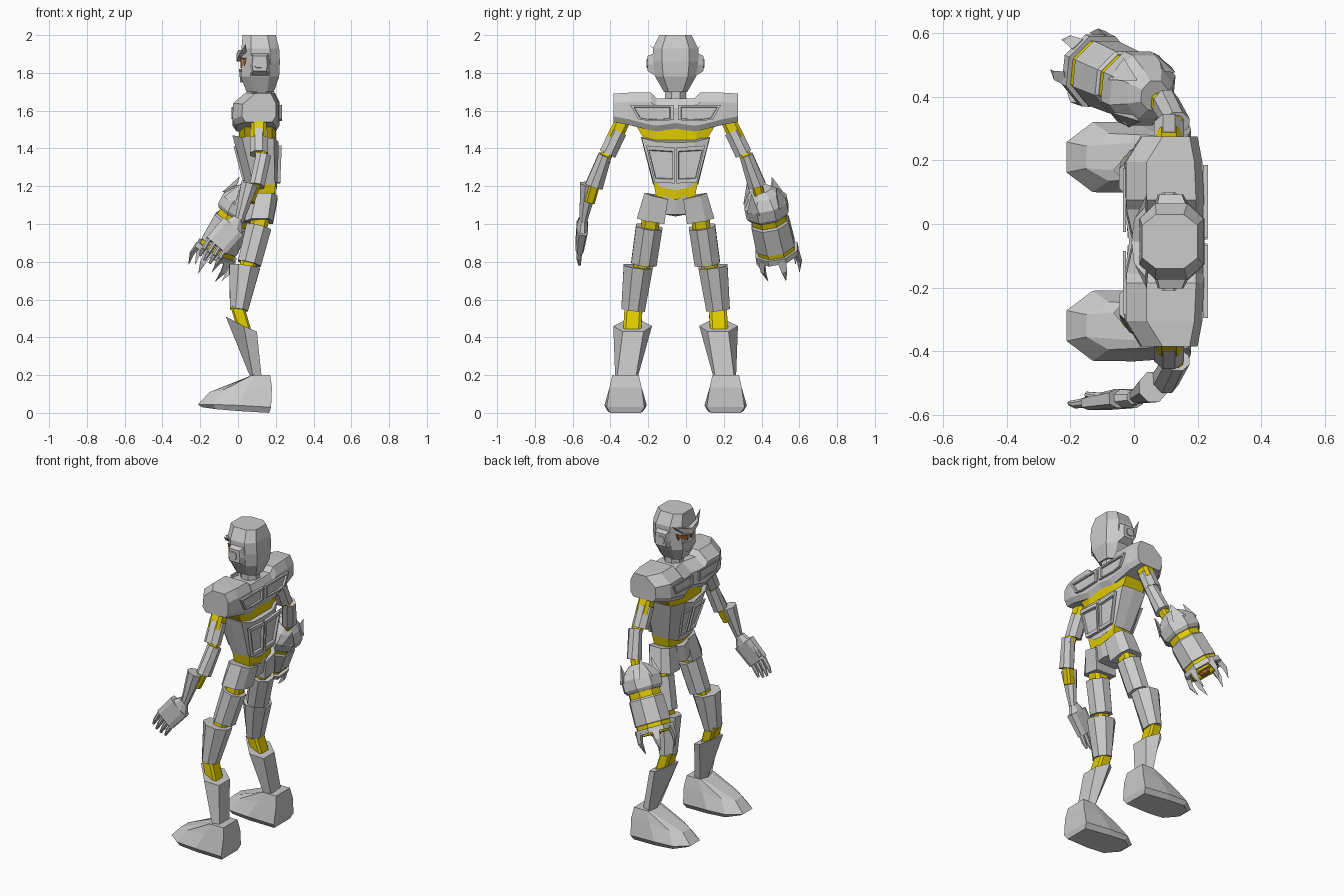
import bpy, bmesh, math
from mathutils import Vector

C = -0.055  # y of the body's mirror plane


def material(name, col):
    m = bpy.data.materials.new(name)
    m.diffuse_color = (*col, 1)
    return m


YEL = material("joint_yellow", (0.75, 0.6, 0.0))
ORA = material("eye_orange", (0.5, 0.15, 0.03))


def loft(name, rings, mat=None, side=1):
    """Skin a stack of rings (x, distance from mid plane, z), capped at both ends."""
    bm = bmesh.new()
    rows = [[bm.verts.new((p[0], side * p[1] + C, p[2])) for p in r] for r in rings]
    n = len(rows[0])
    for a, b in zip(rows, rows[1:]):
        for i in range(n):
            j = (i + 1) % n
            bm.faces.new((a[i], a[j], b[j], b[i]))
    bm.faces.new(rows[0])
    bm.faces.new(rows[-1])
    bmesh.ops.recalc_face_normals(bm, faces=bm.faces)
    me = bpy.data.meshes.new(name)
    bm.to_mesh(me)
    bm.free()
    if mat:
        me.materials.append(mat)
    ob = bpy.data.objects.new(name, me)
    bpy.context.collection.objects.link(ob)


def pair(name, rings, mat=None):
    loft("left_" + name, rings, mat, -1)
    loft("right_" + name, rings, mat, 1)


def sym(half):
    """Complete a half outline that starts and/or ends on the mid plane."""
    return half + [(x, -t, z) for x, t, z in reversed(half) if t > 0]


def bar(p0, p1, s0, s1, c=0.3, ref=(0, 1, 0)):
    """Chamfered box between two points, s = (width, depth) at each end."""
    p0, p1 = Vector(p0), Vector(p1)
    a = (p1 - p0).normalized()
    v = a.cross(Vector(ref)).normalized()
    u = v.cross(a)
    k = 1 - 2 * c
    octo = [(1, k), (k, 1), (-k, 1), (-1, k), (-1, -k), (-k, -1), (k, -1), (1, -k)]
    return [[p + u * (i * s[0] / 2) + v * (j * s[1] / 2) for i, j in octo]
            for p, s in ((p0, s0), (p1, s1))]


def frame(outline, xf, out):
    """Raised panel with a sunken middle; xf gives the wall x at height z."""
    ct = sum(p[0] for p in outline) / len(outline)
    cz = sum(p[1] for p in outline) / len(outline)
    return [[(xf(cz + (z - cz) * k[1]) + d * out, ct + (t - ct) * k[0], cz + (z - cz) * k[1])
             for t, z in outline]
            for k, d in (((1, 1), -0.02), ((1, 1), 1), ((.85, .78), 1), ((.82, .74), .2))]


# feet
def foot(pts):
    return [(x, .265 + w, z) for x, w, z in pts] + [(x, .265 - w, z) for x, w, z in reversed(pts)]


pair("foot", [
    foot([(.165, .08, 0), (0, .095, .01), (-.12, .095, .02), (-.19, .04, .03)]),
    foot([(.175, .1, .03), (0, .112, .04), (-.13, .11, .045), (-.212, .048, .045)]),
    foot([(.18, .085, .135), (.05, .085, .135), (-.08, .075, .12), (-.15, .035, .11)]),
    foot([(.17, .07, .2), (.09, .07, .2), (.07, .068, .198), (.06, .05, .19)])])

# boot shafts with slanted cuffs
pair("shin_guard", [
    [(.065, .26, .19), (.08, .32, .19), (.125, .31, .19), (.125, .21, .19), (.08, .2, .19)],
    [(-.065, .225, .51), (.03, .33, .46), (.1, .28, .43), (.1, .17, .43), (.03, .125, .46)]])

# legs
pair("ankle_joint", bar((-.005, .222, .57), (.045, .232, .4), (.095, .07), (.095, .07), .15), YEL)
pair("lower_leg", bar((.035, .198, .775), (.005, .225, .545), (.155, .165), (.125, .095)))
pair("knee_joint", bar((.065, .17, .83), (.04, .19, .73), (.085, .085), (.085, .085), .2), YEL)
pair("thigh", bar((.11, .14, .985), (.06, .168, .79), (.14, .135), (.135, .125)))
pair("hip_joint", bar((.12, .13, 1.04), (.1, .14, .95), (.095, .095), (.095, .095), .2), YEL)

# pelvis
pair("hip_plate", [
    [(.065, .05, 1.15), (.065, .13, 1.16), (.1, .165, 1.165), (.18, .165, 1.165), (.21, .13, 1.15), (.21, .04, 1.13)],
    [(.035, .065, 1.01), (.035, .16, 1.015), (.07, .205, 1.03), (.16, .205, 1.03), (.185, .16, 1.015), (.185, .06, 1.0)]])
loft("pelvis_block", [
    sym([(.055, 0, 1.13), (.06, .065, 1.15), (.2, .065, 1.15), (.205, 0, 1.13)]),
    sym([(.035, 0, 1.04), (.05, .055, 1.05), (.18, .055, 1.05), (.19, 0, 1.05)])])

# torso
loft("waist_joint", [
    sym([(.075, 0, 1.11), (.085, .1, 1.13), (.19, .1, 1.13), (.195, 0, 1.11)]),
    sym([(.065, 0, 1.2), (.08, .117, 1.22), (.2, .117, 1.22), (.2, 0, 1.2)])], YEL)
loft("abdomen", [
    sym([(.05, 0, 1.18), (.045, .07, 1.19), (.08, .115, 1.21), (.14, .12, 1.21),
         (.195, .115, 1.21), (.205, .06, 1.19), (.205, 0, 1.18)]),
    sym([(-.015, 0, 1.43), (-.03, .1, 1.47), (.02, .18, 1.46), (.1, .183, 1.46),
         (.19, .18, 1.455), (.215, .1, 1.435), (.215, 0, 1.43)])])
loft("chest_joint", [
    sym([(.02, 0, 1.4), (.01, .1, 1.42), (.04, .155, 1.43), (.18, .155, 1.43), (.2, .1, 1.41), (.2, 0, 1.41)]),
    sym([(.01, 0, 1.54), (0, .12, 1.54), (.03, .22, 1.54), (.18, .22, 1.54), (.2, .12, 1.54), (.2, 0, 1.54)])], YEL)


# chest, lofted across the shoulders
def slab(t, x0, x1, z0, z1):
    return [(x0 + .02, t, z0), (x0, t, z0 + .03), (x0 + .005, t, z1 - .055), (x0 + .07, t, z1),
            (x1 - .025, t, z1), (x1, t, z1 - .05), (x1, t, z0 + .03), (x1 - .02, t, z0)]


half = [(.33, .02, .2, 1.54, 1.69), (.25, -.03, .215, 1.525, 1.695), (.13, -.03, .22, 1.495, 1.695),
        (.1, -.028, .22, 1.49, 1.665)]
loft("chest", [slab(*h) for h in half] + [slab(0, -.005, .22, 1.505, 1.665)]
     + [slab(-h[0], *h[1:]) for h in reversed(half)])

# raised panels on back and front
upper = [(.012, 1.63), (.24, 1.63), (.2, 1.555), (.14, 1.545), (.012, 1.55)]
lower = [(.006, 1.405), (.155, 1.415), (.112, 1.22), (.006, 1.215)]
pair("back_chest_panel", frame(upper, lambda z: .218, .014))
pair("back_waist_panel", frame(lower, lambda z: .205 + (z - 1.2) * .04, .018))
pair("front_chest_panel", frame([(.03, 1.62), (.23, 1.62), (.2, 1.56), (.03, 1.555)], lambda z: -.026, -.008))
pair("front_waist_panel", frame([(.012, 1.4), (.11, 1.41), (.075, 1.23), (.012, 1.225)],
                                lambda z: .047 - (z - 1.19) * .265, -.012))

# head
loft("neck", bar((.125, 0, 1.62), (.125, 0, 1.72), (.11, .11), (.11, .11)))


def skull(x0, x1, w, z, k=.6, dz=0):
    d = (x1 - x0) * .25
    return [(x0, w * k, z + dz), (x0 + d, w, z), (x1 - d, w, z), (x1, w * k, z),
            (x1, -w * k, z), (x1 - d, -w, z), (x0 + d, -w, z), (x0, -w * k, z + dz)]


loft("head", [skull(.045, .19, .062, 1.7), skull(.015, .218, .108, 1.78), skull(.022, .222, .12, 1.86),
              skull(.018, .218, .12, 1.93), skull(.025, .2, .085, 2.0)])
pair("ear", [[(.07, .1, 1.78), (.17, .1, 1.78), (.18, .1, 1.84), (.17, .1, 1.91), (.07, .1, 1.91), (.06, .1, 1.84)],
             [(.08, .148, 1.81), (.15, .148, 1.81), (.155, .148, 1.845), (.15, .148, 1.89), (.08, .148, 1.89), (.075, .148, 1.845)]])
pair("ear_cap", bar((.11, .13, 1.85), (.11, .154, 1.85), (.05, .05), (.045, .045), .2, (1, 0, 0)))
pair("eye", [[(x, .008, 1.85), (x, .07, 1.875), (x + .02, .095, 1.88), (x + .02, .085, 1.84), (x, .02, 1.825)]
             for x in (.04, .013)], ORA)
pair("brow", [[(x, 0, 1.86), (x + .012, .075, 1.89), (.04, .148, 1.955), (.035, .11, 1.925), (x + .008, .07, 1.92), (x, 0, 1.9)]
              for x in (.035, -.008)])
loft("face_mask", [sym([(.005, 0, 1.82), (.015, .06, 1.82), (.05, .06, 1.82)]),
                   sym([(.012, 0, 1.75), (.03, .05, 1.75), (.07, .05, 1.75)])])

# arms down to the elbows
pair("shoulder_joint", bar((.11, .275, 1.56), (.11, .325, 1.45), (.08, .08), (.08, .08), .2), YEL)
pair("upper_arm", bar((.11, .303, 1.49), (.11, .36, 1.37), (.09, .095), (.09, .095)))
pair("arm_joint", bar((.115, .35, 1.41), (.13, .38, 1.33), (.06, .06), (.06, .06), .2), YEL)
pair("lower_upper_arm", bar((.135, .373, 1.365), (.1, .432, 1.2), (.07, .08), (.095, .08)))
pair("elbow_joint", bar((.105, .42, 1.24), (.06, .455, 1.12), (.055, .055), (.055, .055), .2), YEL)

# left forearm and hand
loft("left_forearm", bar((.06, .458, 1.21), (.005, .49, 1.01), (.095, .09), (.04, .045)), side=-1)
d, p = Vector((-.5, .07, -.86)), Vector((.86, 0, -.5))
wrist, knuckle = Vector((-.0, .49, 1.03)), Vector((-.115, .508, .885))
loft("left_wrist", bar(wrist, wrist + d * .06, (.045, .05), (.06, .12)), side=-1)
loft("left_palm", bar(wrist + d * .05, knuckle, (.06, .14), (.045, .135), .2), side=-1)
for i in range(4):
    b = knuckle + p * (i - 1.5) * .033
    m = b + d * .05
    n = .05 if i in (1, 2) else .04
    loft(f"left_finger_{i + 1}", bar(b - d * .01, m, (.03, .028), (.026, .026)), side=-1)
    loft(f"left_fingertip_{i + 1}", bar(m, m + d * n + Vector((0, -.006, 0)), (.026, .026), (.014, .014)), side=-1)
b = wrist + d * .07 - p * .055
loft("left_thumb", bar(b, b + d * .09 - p * .025 - Vector((0, .02, 0)), (.035, .035), (.018, .018)), side=-1)

# right arm cannon, turned about its own axis
A = Vector((.05, .41 - C, 1.16))
D = Vector((-.46, .2, -.86)).normalized()
V = D.cross(Vector((0, 1, 0))).normalized()
U = V.cross(D)


def polar(s, r, ang):
    return A + D * s + (U * math.cos(ang) + V * math.sin(ang)) * r


def tube(name, steps, mat=None):
    loft(name, [[polar(s, r, math.pi * (k + .5) / 4) for k in range(8)] for s, r in steps], mat)


tube("cannon_cuff", [(-.03, .05), (0, .085), (.05, .122), (.11, .122), (.13, .108)])
tube("cannon_ring", [(.12, .098), (.175, .098)], YEL)
tube("cannon_barrel", [(.165, .1), (.175, .108), (.32, .112), (.325, .1)])
tube("cannon_muzzle_ring", [(.32, .106), (.35, .106)], YEL)
tube("cannon_rim", [(.345, .11), (.345, .122), (.375, .122), (.375, .095), (.35, .09)])
tube("cannon_inner", [(.35, .088), (.385, .088), (.385, .06), (.36, .055)], YEL)
tube("cannon_core", [(.35, .045), (.395, .03)], ORA)
for k in range(6):
    a = math.tau * k / 6 + .3
    tip = polar(.49, .1, a)
    ring = [polar(.36, .118, a - .2), polar(.36, .118, a + .2), polar(.36, .085, a)]
    loft(f"cannon_claw_{k + 1}", [ring, [polar(.42, .125, a - .12), polar(.42, .125, a + .12), polar(.42, .1, a)],
                                  [tip.lerp(q, .03) for q in ring]])
for k in range(4):
    a = math.tau * k / 4 + .6
    ring = [polar(.06, .125, a - .35), polar(.06, .125, a + .35), polar(.03, .08, a)]
    tip = polar(-.055, .095, a)
    loft(f"cannon_cuff_spike_{k + 1}", [ring, [tip.lerp(q, .05) for q in ring]])
